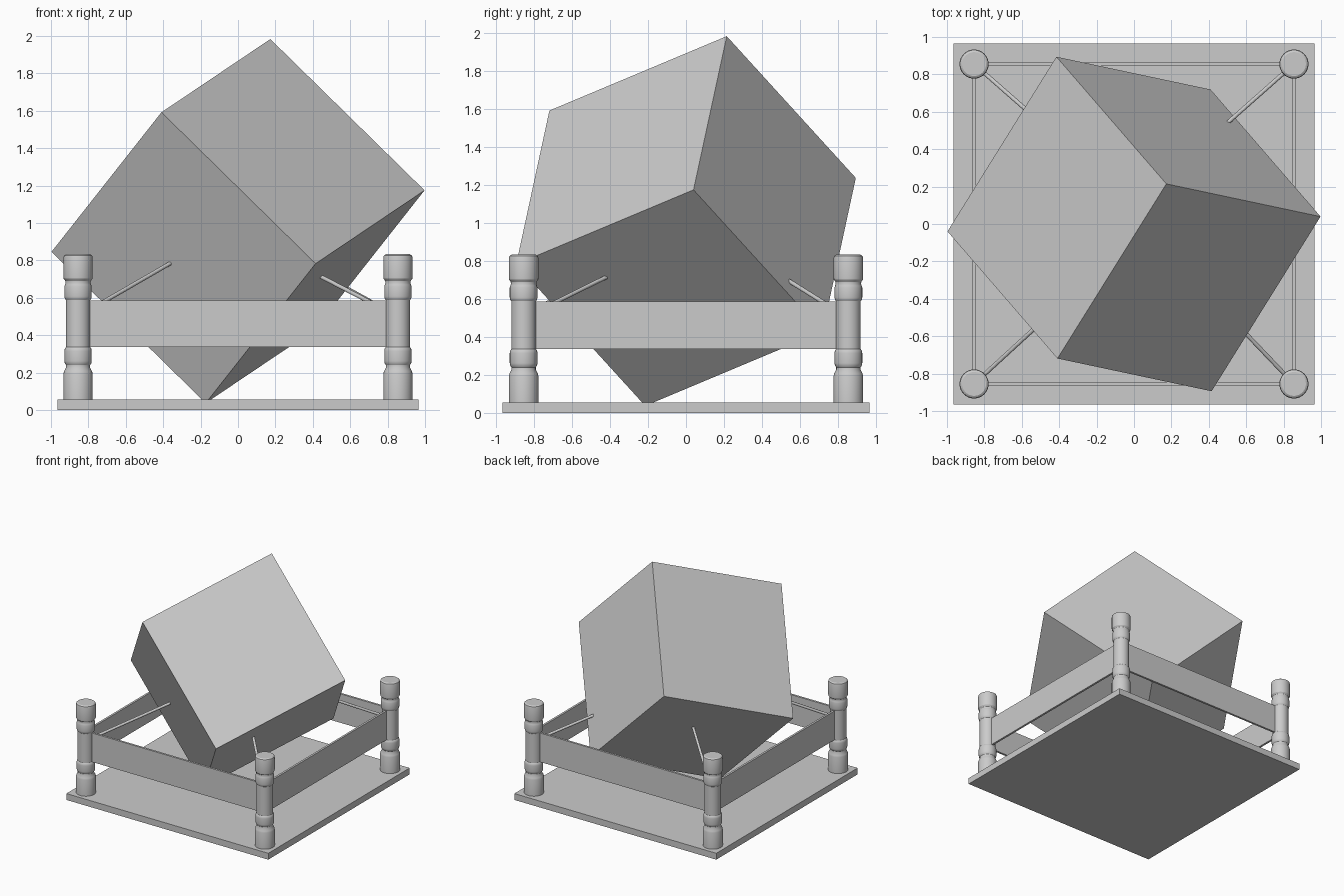
import bpy, bmesh
from math import cos, sin, tau
from mathutils import Vector, Matrix

if "Cube" in bpy.data.objects:
    bpy.data.objects.remove(bpy.data.objects["Cube"])


def finish(name, bm, smooth=False):
    bmesh.ops.recalc_face_normals(bm, faces=bm.faces[:])
    me = bpy.data.meshes.new(name)
    bm.to_mesh(me)
    bm.free()
    ob = bpy.data.objects.new(name, me)
    bpy.context.collection.objects.link(ob)
    if smooth:
        bpy.ops.object.select_all(action='DESELECT')
        ob.select_set(True)
        bpy.context.view_layer.objects.active = ob
        bpy.ops.object.shade_smooth_by_angle(angle=0.52)
    return ob


def box(name, size, loc, rot=Matrix.Identity(4)):
    bm = bmesh.new()
    m = Matrix.Translation(loc) @ rot @ Matrix.Diagonal((*size, 1))
    bmesh.ops.create_cube(bm, size=1, matrix=m)
    return finish(name, bm)


def lathe(name, profile, x, y, n=32):
    bm = bmesh.new()
    rings = [[bm.verts.new((x + r * cos(tau * i / n), y + r * sin(tau * i / n), z))
              for i in range(n)] for r, z in profile]
    for a, b in zip(rings, rings[1:]):
        for i in range(n):
            j = (i + 1) % n
            bm.faces.new((a[i], a[j], b[j], b[i]))
    bm.faces.new(rings[0])
    bm.faces.new(rings[-1])
    return finish(name, bm, True)


def rod(name, start, end, radius):
    a, b = Vector(start), Vector(end)
    d = b - a
    b = b + d.normalized() * 0.08      # run on into the cube
    d = b - a
    bm = bmesh.new()
    m = Matrix.Translation((a + b) / 2) @ d.to_track_quat('Z', 'Y').to_matrix().to_4x4()
    bmesh.ops.create_cone(bm, cap_ends=True, segments=12, radius1=radius,
                          radius2=radius, depth=d.length, matrix=m)
    return finish(name, bm, True)


# base plate
box("base_plate", (1.93, 1.93, 0.055), (0, 0, 0.0275))

# cube balanced on one corner, axes taken along its three upper edges
u = Vector((-0.58, -0.93, -0.39)).normalized()
v = Vector((0.82, -0.18, -0.81))
v = (v - u * v.dot(u)).normalized()
rot = Matrix((u, v, u.cross(v))).transposed().to_4x4()
box("tilted_cube", (1.168,) * 3, (0, 0, 1.01), rot)

# turned corner posts
P = 0.855
post = [(0.078, 0.05), (0.078, 0.195), (0.074, 0.208), (0.064, 0.228),
        (0.064, 0.240), (0.071, 0.250), (0.073, 0.262), (0.073, 0.315),
        (0.071, 0.328), (0.065, 0.336), (0.065, 0.588), (0.071, 0.596),
        (0.073, 0.608), (0.073, 0.660), (0.070, 0.670), (0.067, 0.678),
        (0.068, 0.690), (0.077, 0.702), (0.078, 0.712), (0.078, 0.815),
        (0.075, 0.826), (0.064, 0.833)]

# diagonal rods: where each one meets the cube
corners = {"front_left": (-1, -1, (-0.37, -0.41, 0.78)),
           "front_right": (1, -1, (0.44, -0.42, 0.715)),
           "back_left": (-1, 1, (-0.37, 0.43, 0.78)),
           "back_right": (1, 1, (0.51, 0.55, 0.69))}
for name, (sx, sy, hit) in corners.items():
    lathe(name + "_post", post, sx * P, sy * P)
    rod(name + "_rod", (sx * P, sy * P, 0.5), hit, 0.011)

# side rails
for s, fb, lr in ((-1, "front", "left"), (1, "back", "right")):
    box(fb + "_rail", (2 * P, 0.018, 0.25), (0, s * P, 0.461))
    box(lr + "_rail", (0.018, 2 * P, 0.25), (s * P, 0, 0.461))
